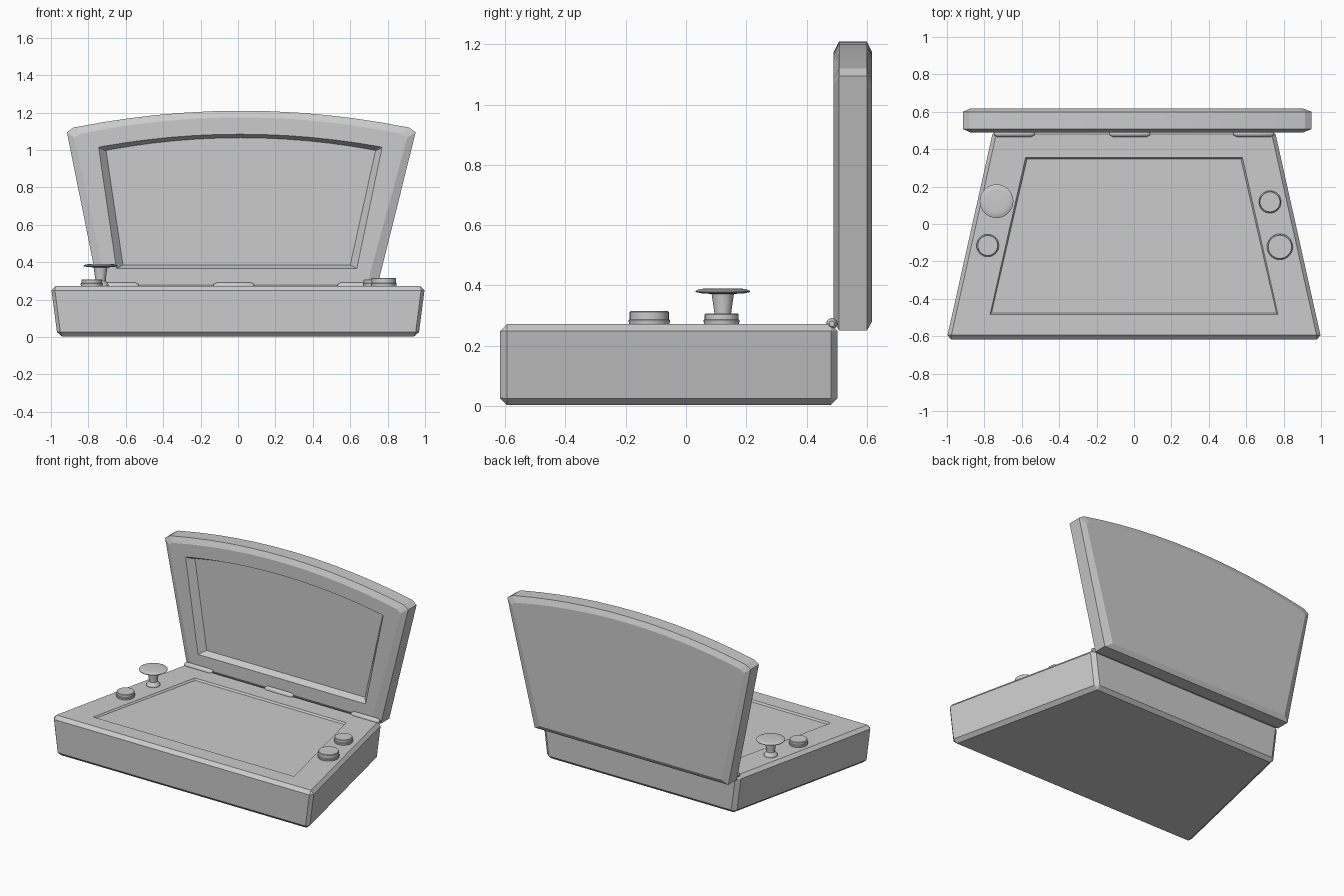
import bpy, bmesh, math
from mathutils import Vector

cube = bpy.data.objects.get("Cube")
if cube:
    bpy.data.objects.remove(cube, do_unlink=True)

GREY = (0.6, 0.6, 0.6, 1)
grey = bpy.data.materials.new("plain grey")
grey.use_nodes = True
grey.diffuse_color = GREY
grey.node_tree.nodes["Principled BSDF"].inputs["Base Color"].default_value = GREY


def finish(bm, name, smooth=False):
    """Turn a bmesh into a named, coloured object."""
    bmesh.ops.recalc_face_normals(bm, faces=bm.faces)
    mesh = bpy.data.meshes.new(name)
    bm.to_mesh(mesh)
    bm.free()
    mesh.materials.append(grey)
    obj = bpy.data.objects.new(name, mesh)
    bpy.context.collection.objects.link(obj)
    if smooth:
        bpy.ops.object.select_all(action='DESELECT')
        obj.select_set(True)
        bpy.context.view_layer.objects.active = obj
        bpy.ops.object.shade_smooth_by_angle(angle=math.radians(30))
    return obj


def skin(bm, loops, caps=True):
    """Bridge equal-length closed loops of points and cap both ends."""
    rings = [[bm.verts.new(p) for p in loop] for loop in loops]
    n = len(rings[0])
    for a, b in zip(rings, rings[1:]):
        for i in range(n):
            j = (i + 1) % n
            bm.faces.new((a[i], a[j], b[j], b[i]))
    if caps:
        bm.faces.new(rings[0])
        bm.faces.new(rings[-1])


def lathe(name, x, y, profile, sides=32):
    """Revolve (radius, height) pairs about a vertical axis."""
    angles = [2 * math.pi * i / sides for i in range(sides)]
    bm = bmesh.new()
    skin(bm, [[(x + r * math.cos(a), y + r * math.sin(a), z) for a in angles]
              for r, z in profile])
    return finish(bm, name, smooth=True)


# Base: chamfered wedge with a shallow panel sunk in its top
def base_loop(shrink, z):
    front, back = 1.005 - shrink, 0.755 - shrink
    return [(-front, -0.617, z), (front, -0.617, z), (back, 0.503, z), (-back, 0.503, z)]


bm = bmesh.new()
skin(bm, [base_loop(0.035, 0.003), base_loop(0, 0.272)])
bmesh.ops.bevel(bm, geom=bm.edges[:], offset=0.023, segments=1, affect='EDGES')
bm.normal_update()
top = max(bm.faces, key=lambda f: f.calc_center_median().z)
for border, drop in ((0, 0), (0.008, 0.012)):
    bmesh.ops.inset_individual(bm, faces=[top], thickness=0.05)
    for v in top.verts:
        half, y = (0.58, 0.355) if v.co.y > 0 else (0.77, -0.485)
        v.co.x = math.copysign(half - border, v.co.x)
        v.co.y = y - math.copysign(border, y)
        v.co.z -= drop
finish(bm, "base")


# Lid: arched trapezoid with a sunken inner face
def lid_loop(y, bottom, top_corners, low, high, rise, cut):
    (bl, br), (tl, tr) = bottom, top_corners
    pts = [(bl, y, low), (br, y, low), (tr, y, high)]
    steps = 12
    for i in range(steps + 1):
        t = i / steps
        x = (tr - cut) * (1 - t) + (tl + cut) * t
        pts.append((x, y, high + cut * 0.7 + rise * 4 * t * (1 - t)))
    return pts + [(tl, y, high)]


outer = ((-0.745, 0.74), (-0.915, 0.95), 0.25, 1.095, 0.09, 0.035)
inner = ((-0.705, 0.69), (-0.875, 0.905), 0.28, 1.065, 0.088, 0.03)
rim = ((-0.65, 0.635), (-0.745, 0.77), 0.365, 1.012, 0.068, 0.006)
floor = ((-0.615, 0.6), (-0.705, 0.735), 0.385, 0.995, 0.066, 0.006)
bm = bmesh.new()
skin(bm, [lid_loop(0.535, *floor), lid_loop(0.49, *rim), lid_loop(0.49, *inner),
          lid_loop(0.508, *outer), lid_loop(0.6, *outer), lid_loop(0.617, *inner)])
finish(bm, "lid")

# Hinge barrels with tapered ends
for name, cx in (("right_hinge", -0.64), ("middle_hinge", -0.022), ("left_hinge", 0.64)):
    bm = bmesh.new()
    loops = []
    for dx, r in ((-0.108, 0.009), (-0.09, 0.019), (0.09, 0.019), (0.108, 0.009)):
        loops.append([(cx + dx, 0.484 + r * math.cos(k * math.pi / 6),
                       0.273 + r * math.sin(k * math.pi / 6)) for k in range(12)])
    skin(bm, loops)
    finish(bm, name, smooth=True)

# Push buttons: wide collar, narrower cap
for name, x, y, r in (("right_front_button", -0.782, -0.115, 0.06),
                      ("left_front_button", 0.78, -0.122, 0.069),
                      ("left_back_button", 0.727, 0.118, 0.06)):
    h = 0.307 if r < 0.065 else 0.315
    lathe(name, x, y, [(r - 0.004, 0.26), (r, 0.285), (r - 0.004, 0.288),
                       (r - 0.004, h - 0.003), (r - 0.007, h)])

# Mushroom knob: flared foot, tapered stem, thin disc head
lathe("mushroom_knob", -0.735, 0.122,
      [(0.045, 0.26), (0.043, 0.28), (0.028, 0.3), (0.028, 0.31), (0.037, 0.372),
       (0.07, 0.374), (0.09, 0.378), (0.09, 0.382), (0.078, 0.388), (0.06, 0.39)])
